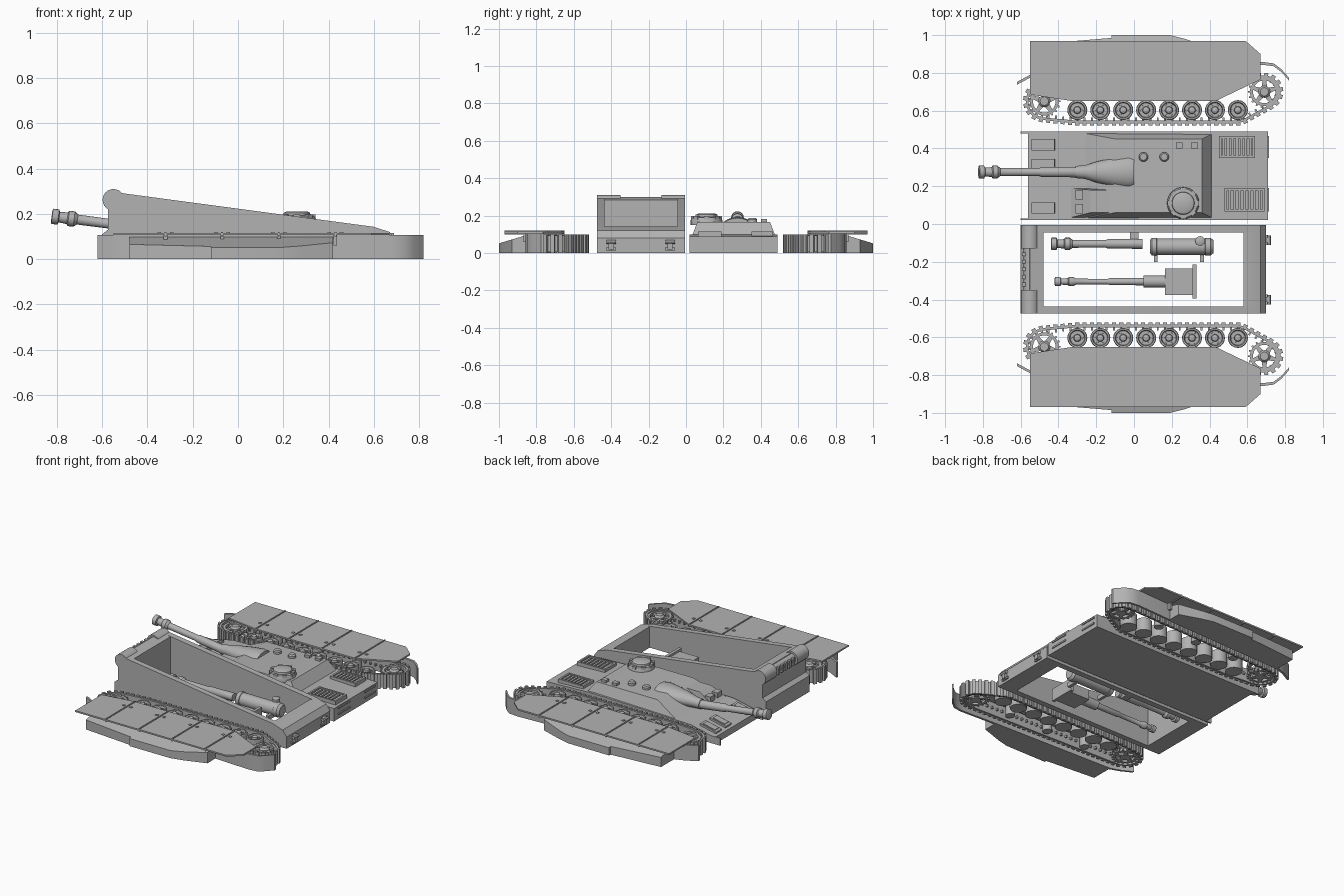
import bpy, bmesh
from math import sin, cos, pi, radians
from mathutils import Vector, Matrix
from mathutils.geometry import convex_hull_2d

cube = bpy.data.objects.get("Cube")
if cube:
    bpy.data.objects.remove(cube)

grey = bpy.data.materials.new("plain grey")
grey.use_nodes = True
grey.diffuse_color = (0.45, 0.45, 0.45, 1)
grey.node_tree.nodes["Principled BSDF"].inputs["Base Color"].default_value = (0.45, 0.45, 0.45, 1)

I = Matrix.Identity(4)
ALONG_X = Matrix.Rotation(pi / 2, 4, 'Y')
ALONG_Y = Matrix.Rotation(-pi / 2, 4, 'X')


def loft(bm, rings, closed=False, m=I):
    """Skin a row of equal rings; ends are capped unless the row is closed."""
    vs = [[bm.verts.new(m @ Vector(p)) for p in r] for r in rings]
    n = len(vs[0])
    for a, b in zip(vs, vs[1:] + vs[:1] if closed else vs[1:]):
        for i in range(n):
            j = (i + 1) % n
            bm.faces.new((a[i], a[j], b[j], b[i]))
    if not closed:
        bm.faces.new(vs[0])
        bm.faces.new(vs[-1])


def prism(bm, pts, a, b, axis='z'):
    put = (lambda p, h: (p[0], p[1], h)) if axis == 'z' else (lambda p, h: (p[0], h, p[1]))
    loft(bm, [[put(p, h) for p in pts] for h in (a, b)])


def rect(x0, x1, y0, y1, z):
    return [(x0, y0, z), (x1, y0, z), (x1, y1, z), (x0, y1, z)]


def box(bm, x0, x1, y0, y1, z0, z1, m=I):
    loft(bm, [rect(x0, x1, y0, y1, z0), rect(x0, x1, y0, y1, z1)], m=m)


def lathe(bm, prof, m=I, n=20):
    """Turn (radius, height) pairs about the local z axis."""
    loft(bm, [[(r * cos(2 * pi * i / n), r * sin(2 * pi * i / n), h) for i in range(n)]
              for r, h in prof], m=m)


def at(x, y, z, turn=I):
    return Matrix.Translation((x, y, z)) @ turn


def finish(name, bm, side=1):
    if side < 0:
        bmesh.ops.scale(bm, vec=(1, -1, 1), verts=bm.verts)
    bmesh.ops.recalc_face_normals(bm, faces=bm.faces)
    me = bpy.data.meshes.new(name)
    bm.to_mesh(me)
    bm.free()
    me.materials.append(grey)
    ob = bpy.data.objects.new(name, me)
    bpy.context.collection.objects.link(ob)
    bpy.context.view_layer.objects.active = ob
    bpy.ops.object.select_all(action='DESELECT')
    ob.select_set(True)
    bpy.ops.object.shade_smooth_by_angle(angle=radians(30))


# Track path: hull around the end wheels and road wheels, evenly resampled
ENDS = ((-0.475, 0.65), (0.69, 0.70))
WHEELS = [-0.30 + 0.1214 * i for i in range(8)]
circles = [(*ENDS[0], 0.10), (*ENDS[1], 0.088), (WHEELS[0], 0.603, 0.07), (WHEELS[-1], 0.603, 0.07)]
cloud = [Vector((x + r * cos(k * pi / 24), y + r * sin(k * pi / 24)))
         for x, y, r in circles for k in range(48)]
hull = [cloud[i] for i in convex_hull_2d(cloud)]
lengths = [(hull[(i + 1) % len(hull)] - p).length for i, p in enumerate(hull)]
LINKS = 76
step = sum(lengths) / LINKS
path, walked, seg = [], 0, 0
for k in range(LINKS):
    while walked + lengths[seg] < k * step:
        walked += lengths[seg]
        seg += 1
    path.append(hull[seg].lerp(hull[(seg + 1) % len(hull)], (k * step - walked) / lengths[seg]))
middle = sum(path, Vector((0, 0))) / LINKS


def running_gear(s, label):
    bm = bmesh.new()
    rings = []
    for k, p in enumerate(path):
        t = (path[(k + 1) % LINKS] - path[k - 1]).normalized()
        nrm = Vector((t.y, -t.x))
        if nrm.dot(p - middle) < 0:
            nrm = -nrm
        q = p - nrm * 0.014
        rings.append([(p.x, p.y, 0.005), (p.x, p.y, 0.095), (q.x, q.y, 0.095), (q.x, q.y, 0.005)])
        # link pad and inner guide tooth
        link = Matrix(((t.x, nrm.x, 0, p.x), (t.y, nrm.y, 0, p.y), (0, 0, 1, 0), (0, 0, 0, 1)))
        box(bm, -0.011, 0.011, -0.003, 0.012, 0, 0.1, link)
        box(bm, -0.005, 0.005, -0.03, -0.01, 0.043, 0.057, link)
    loft(bm, rings, closed=True)
    finish(label + "_track", bm, s)

    bm = bmesh.new()
    for x in WHEELS:
        m = at(x, 0.603, 0)
        lathe(bm, [(0.053, 0.004), (0.053, 0.085), (0.05, 0.09), (0.042, 0.09), (0.038, 0.075),
                   (0.02, 0.075), (0.017, 0.093), (0.009, 0.097)], m)
        for k in range(6):
            a = k * pi / 3
            lathe(bm, [(0.005, 0.07), (0.004, 0.082)], m @ at(0.029 * cos(a), 0.029 * sin(a), 0), 6)
    finish(label + "_road_wheels", bm, s)

    bm = bmesh.new()
    for x, y in ENDS:
        m = at(x, y, 0)
        for z in (0.012, 0.07):
            loft(bm, [[(r * cos(k * pi / 16), r * sin(k * pi / 16), z + h) for r, h in
                       ((0.076, 0), (0.076, 0.018), (0.06, 0.018), (0.06, 0))] for k in range(32)],
                 closed=True, m=m)
            for k in range(5):
                arm = m @ Matrix.Rotation(k * 2 * pi / 5 + 0.3, 4, 'Z')
                loft(bm, [[(0.01, -w, h), (0.01, w, h), (0.066, w / 2, h), (0.066, -w / 2, h)]
                          for w, h in ((0.017, z), (0.017, z + 0.012))], m=arm)
            for k in range(18):
                box(bm, 0.074, 0.086, -0.005, 0.005, z, z + 0.018, m @ Matrix.Rotation(k * pi / 9, 4, 'Z'))
        lathe(bm, [(0.032, 0.008), (0.032, 0.085), (0.022, 0.097)], m)
    finish(label + "_sprocket_and_idler", bm, s)

    bm = bmesh.new()
    for x in (-0.2, 0.1, 0.4):
        lathe(bm, [(0.03, 0.01), (0.03, 0.08), (0.012, 0.088)], at(x, 0.715, 0))
    finish(label + "_return_rollers", bm, s)

    # Mudguard strip with drooping tips
    bm = bmesh.new()
    line = [(-0.62, 0.752), (-0.55, 0.79), (-0.48, 0.815), (0.42, 0.845), (0.68, 0.858),
            (0.74, 0.85), (0.78, 0.82), (0.82, 0.775)]
    loft(bm, [[(x, y, 0), (x, y, 0.106), (x, y - 0.015, 0.106), (x, y - 0.015, 0)] for x, y in line])
    finish(label + "_mudguard", bm, s)

    # Side sponson, lower towards the outer edge
    bm = bmesh.new()
    plan = [(-0.48, 0.81), (0.42, 0.84), (0.42, 0.93), (0.27, 0.98), (0.19, 1.0), (-0.12, 1.0),
            (-0.12, 0.985), (-0.48, 0.955)]
    loft(bm, [[(x, y, 0) for x, y in plan],
              [(x, y, min(0.1, 0.052 + (1.0 - y) * 0.3)) for x, y in plan]])
    finish(label + "_sponson", bm, s)

    bm = bmesh.new()
    prism(bm, [(-0.55, 0.97), (0.59, 0.97), (0.67, 0.90), (0.67, 0.765), (0.43, 0.65), (-0.32, 0.65),
               (-0.55, 0.685)], 0.106, 0.116)
    for x in (-0.32, -0.07, 0.18, 0.43):
        box(bm, x - 0.004, x + 0.004, 0.65, 0.97, 0.1, 0.121)
        for dx in (-0.027, 0.027):
            box(bm, x + dx - 0.008, x + dx + 0.008, 0.727, 0.743, 0.11, 0.12)
        box(bm, x - 0.008, x + 0.008, 0.85, 0.87, 0.06, 0.11)
    finish(label + "_skirt_armour", bm, s)


running_gear(1, "left")
running_gear(-1, "right")

# Upper hull with engine deck
bm = bmesh.new()
prism(bm, [(-0.56, 0), (-0.56, 0.045), (-0.38, 0.085), (0.36, 0.10), (0.71, 0.088), (0.71, 0)],
      0.02, 0.49, 'y')
for y in (0.02, 0.48):
    box(bm, -0.6, -0.5, y, y + 0.01, 0, 0.05)
finish("upper_hull", bm)

bm = bmesh.new()
loft(bm, [rect(-0.26, 0.42, 0.03, 0.48, 0.085), rect(-0.1, 0.36, 0.06, 0.45, 0.165)])
loft(bm, [rect(-0.35, -0.08, 0.03, 0.19, 0.075), rect(-0.23, -0.05, 0.06, 0.18, 0.15)])
finish("fighting_compartment", bm)

bm = bmesh.new()
slope = at(-0.48, 0, 0.064, Matrix.Rotation(-0.22, 4, 'Y'))
for y in (0.42, 0.315, 0.085):
    box(bm, -0.062, 0.062, y - 0.03, y + 0.03, -0.01, 0.012, slope)
    box(bm, -0.045, 0.045, y - 0.022, y + 0.022, 0.01, 0.017, slope)
for y in (0.08, 0.155):
    box(bm, -0.31, -0.27, y - 0.025, y + 0.025, 0.09, 0.135)
finish("front_hatches", bm)

bm = bmesh.new()
for x0, x1, y0, y1 in ((0.45, 0.64, 0.35, 0.465), (0.48, 0.69, 0.065, 0.19)):
    for a, b, c, d in ((x0, x1, y0, y0 + 0.012), (x0, x1, y1 - 0.012, y1),
                       (x0, x0 + 0.012, y0, y1), (x1 - 0.012, x1, y0, y1)):
        box(bm, a, b, c, d, 0.08, 0.115)
    for k in range(7):
        x = x0 + (x1 - x0) * (k + 1) / 8
        box(bm, x - 0.007, x + 0.007, y0, y1, 0.08, 0.109)
    box(bm, 0.7, 0.716, y0, y1, 0.03, 0.04)
    box(bm, 0.7, 0.716, y0, y1, 0.07, 0.08)
finish("engine_grilles", bm)

# Roof fittings
bm = bmesh.new()
lathe(bm, [(0.085, 0.15), (0.085, 0.176), (0.077, 0.19), (0.06, 0.193), (0.058, 0.205), (0.045, 0.211)],
      at(0.26, 0.11, 0), 28)
for k in range(8):
    box(bm, 0.066, 0.083, -0.014, 0.014, 0.17, 0.197, at(0.26, 0.11, 0, Matrix.Rotation(k * pi / 4, 4, 'Z')))
finish("commander_cupola", bm)
bm = bmesh.new()
for x in (0.05, 0.16):
    lathe(bm, [(0.025, 0.15), (0.025, 0.18), (0.018, 0.188)], at(x, 0.355, 0), 16)
for x in (0.24, 0.32):
    box(bm, x - 0.018, x + 0.018, 0.4, 0.432, 0.15, 0.182)
finish("roof_fittings", bm)

# Main gun: cast shield and raised barrel
bm = bmesh.new()
N = 20
loft(bm, [[(x, 0.275 + w * cos(k * 2 * pi / N), z + h * sin(k * 2 * pi / N)) for k in range(N)]
          for x, w, h, z in ((-0.31, 0.032, 0.032, 0.125), (-0.26, 0.036, 0.036, 0.126),
                             (-0.2, 0.055, 0.044, 0.13), (-0.1, 0.078, 0.052, 0.135),
                             (-0.03, 0.088, 0.055, 0.137), (0.0, 0.08, 0.05, 0.137))])
finish("gun_shield", bm)


def barrel(name, m, scale, length):
    bm = bmesh.new()
    lathe(bm, [(r * scale, h) for r, h in
               ((0.025, 0), (0.034, 0.003), (0.034, 0.03), (0.023, 0.034), (0.026, 0.07), (0.034, 0.075),
                (0.034, 0.1), (0.022, 0.115))] + [(0.021 * scale, length * 0.6),
                                                 (0.026 * scale, length * 0.62), (0.028 * scale, length)], m, 16)
    finish(name, bm)


tilt = Matrix.Rotation(pi / 2 + 0.13, 4, 'Y')
barrel("main_gun_barrel", at(-0.823, 0.275, 0.19, tilt), 1, 0.54)

# Lower hull tub, open above and below
bm = bmesh.new()
wall = [(-0.60, 0), (-0.60, 0.11), (-0.575, 0.13), (-0.575, 0.25), (-0.55, 0.3), (-0.5, 0.29),
        (0.6, 0.143), (0.67, 0.12), (0.7, 0.08), (0.7, 0)]
for y0, y1 in ((-0.475, -0.437), (-0.045, -0.005)):
    prism(bm, wall, y0, y1, 'y')
prism(bm, wall[:5] + [(-0.48, 0.285), (-0.48, 0)], -0.44, -0.04, 'y')
prism(bm, [(0.58, 0), (0.58, 0.143)] + wall[-4:], -0.44, -0.04, 'y')
finish("lower_hull_tub", bm)

bm = bmesh.new()
for r, y0, y1 in ((0.048, -0.475, -0.35), (0.034, -0.36, -0.12), (0.048, -0.13, -0.005)):
    lathe(bm, [(r, y0), (r, y1)], at(-0.55, 0, 0.262, ALONG_Y), 24)
for k in range(5):
    box(bm, -0.592, -0.57, -0.33 + k * 0.04, -0.31 + k * 0.04, 0.235, 0.285)
finish("final_drive_housings", bm)

bm = bmesh.new()
for y in (-0.4, -0.085):
    box(bm, 0.69, 0.72, y - 0.014, y + 0.014, 0.02, 0.07)
    box(bm, 0.69, 0.71, y - 0.027, y + 0.027, 0.015, 0.03)
    lathe(bm, [(0.011, -0.025), (0.011, 0.025)], at(0.715, y, 0.06, ALONG_Y), 12)
finish("tow_hooks", bm)

# Loose spare parts inside the tub
barrel("spare_barrel", at(-0.44, -0.105, 0.035, ALONG_X), 0.95, 0.485)
barrel("small_gun_barrel", at(-0.42, -0.305, 0.035, ALONG_X), 0.7, 0.47)
bm = bmesh.new()
lathe(bm, [(0.032, 0.05), (0.032, 0.17)], at(0, -0.305, 0.035, ALONG_X), 16)
box(bm, 0.165, 0.32, -0.375, -0.235, 0, 0.07)
box(bm, 0.31, 0.33, -0.395, -0.215, 0, 0.085)
finish("small_gun_mount", bm)
bm = bmesh.new()
lathe(bm, [(0.035, 0.085), (0.047, 0.095), (0.047, 0.12), (0.043, 0.122), (0.043, 0.375),
           (0.047, 0.378), (0.047, 0.405), (0.035, 0.42)], at(0, -0.12, 0.048, ALONG_X), 24)
for x in (0.115, 0.36):
    box(bm, x - 0.01, x + 0.01, -0.2, -0.12, 0, 0.03)
lathe(bm, [(0.026, 0.06), (0.026, 0.105), (0.015, 0.11)], at(0.35, -0.09, 0), 16)
finish("exhaust_muffler", bm)
bm = bmesh.new()
box(bm, -0.02, 0.025, -0.1, -0.04, 0, 0.03)
finish("barrel_bracket", bm)
